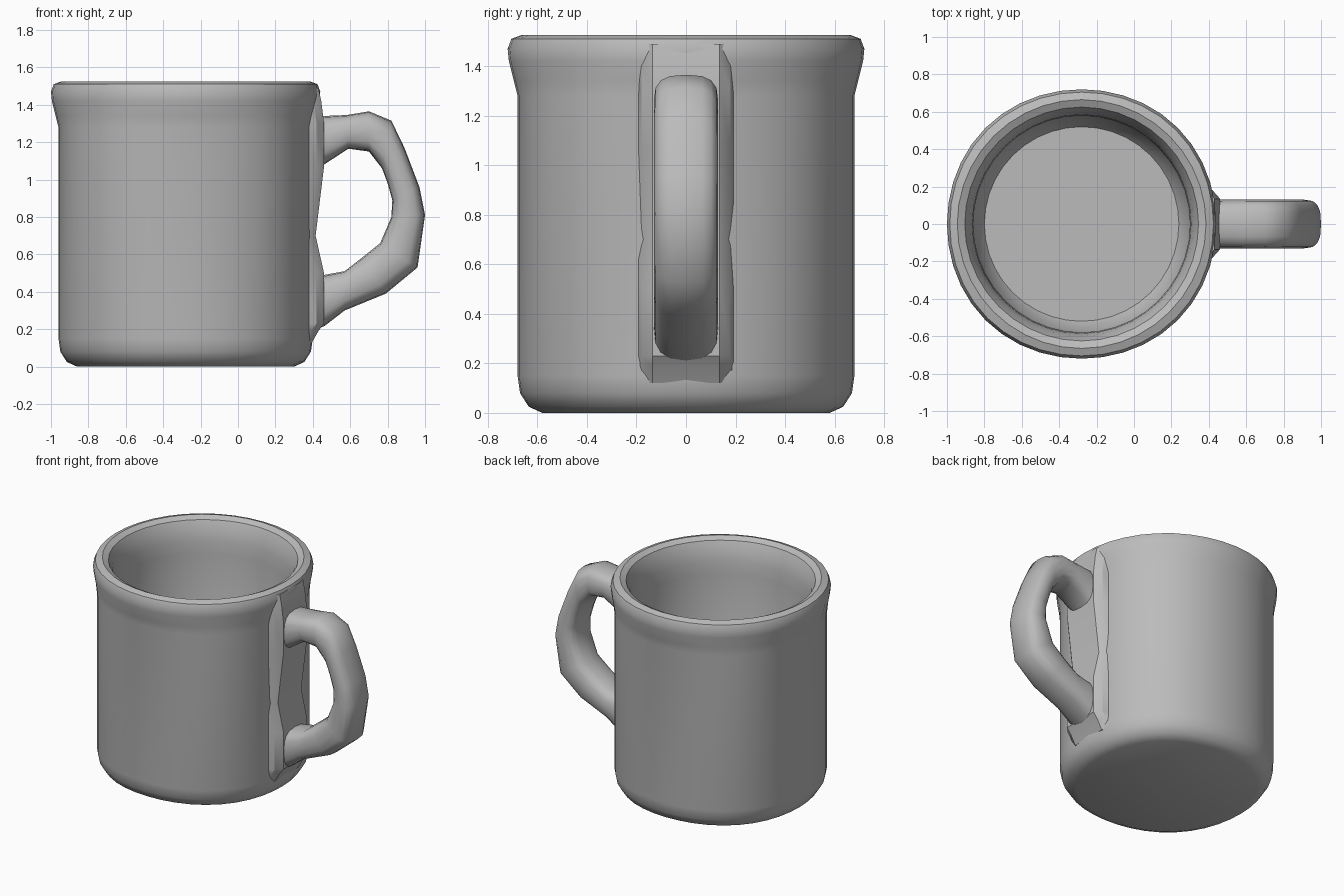
import bpy, bmesh, math
from mathutils import Vector

cube = bpy.data.objects.get("Cube")
if cube:
    bpy.data.objects.remove(cube)

CENTRE_X = -0.28

clay = bpy.data.materials.new("grey_ceramic")
clay.use_nodes = True
GREY = (0.5, 0.5, 0.5, 1)
clay.diffuse_color = GREY
clay.node_tree.nodes["Principled BSDF"].inputs["Base Color"].default_value = GREY


def skin_rings(name, rings, angle):
    """Bridge equal-sized closed rings of points and cap both ends."""
    bm = bmesh.new()
    loops = [[bm.verts.new(p) for p in ring] for ring in rings]
    for a, b in zip(loops, loops[1:]):
        for i in range(len(a)):
            j = (i + 1) % len(a)
            bm.faces.new((a[i], a[j], b[j], b[i]))
    bm.faces.new(loops[0])
    bm.faces.new(loops[-1])
    bmesh.ops.recalc_face_normals(bm, faces=bm.faces)
    mesh = bpy.data.meshes.new(name)
    bm.to_mesh(mesh)
    bm.free()
    mesh.materials.append(clay)
    obj = bpy.data.objects.new(name, mesh)
    bpy.context.collection.objects.link(obj)
    bpy.ops.object.select_all(action="DESELECT")
    obj.select_set(True)
    bpy.context.view_layer.objects.active = obj
    bpy.ops.object.shade_smooth_by_angle(angle=math.radians(angle))


def cup_ring(radius, z, bulge, count=40):
    """Circle that swells slightly between the main axes."""
    ring = []
    for i in range(count):
        t = math.tau * i / count
        r = radius * (1 + bulge * math.sin(2 * t) ** 2)
        ring.append((CENTRE_X + r * math.cos(t), r * math.sin(t), z))
    return ring


# Cup: radius, height and bulge from the underside, over the lip, to the inner floor
cup_profile = [
    (0.58, 0, 0.03), (0.635, 0.025, 0.03), (0.67, 0.08, 0.03), (0.68, 0.15, 0.035),
    (0.68, 1.28, 0.035), (0.695, 1.34, 0.02), (0.715, 1.42, 0.01),
    (0.72, 1.47, 0.01), (0.705, 1.51, 0.01), (0.665, 1.525, 0), (0.625, 1.505, 0),
    (0.6, 1.45, 0), (0.585, 1.37, 0), (0.58, 1.28, 0),
    (0.575, 0.22, 0), (0.52, 0.14, 0),
]
skin_rings("cup", [cup_ring(*p) for p in cup_profile], 35)


def mount_section(z, front):
    """Chamfered pad section that sinks into the cup wall."""
    half = [(0.35, 0.2), (front - 0.04, 0.18), (front, 0.135)]
    return [(x, y, z) for x, y in half] + [(x, -y, z) for x, y in reversed(half)]


# Raised pad on the wall, swelling where the handle joins
mount_levels = [
    (0.12, 0.39), (0.19, 0.43), (0.23, 0.46), (0.5, 0.46), (0.7, 0.415),
    (1.07, 0.46), (1.3, 0.46), (1.42, 0.445), (1.49, 0.43),
]
skin_rings("handle_mount", [mount_section(*m) for m in mount_levels], 30)

# Handle: outer x, outer z, inner x, inner z, half width at each station
stations = [
    (0.40, 1.33, 0.40, 1.04, 0.13),
    (0.46, 1.34, 0.46, 1.08, 0.13),
    (0.58, 1.345, 0.59, 1.165, 0.13),
    (0.70, 1.365, 0.70, 1.15, 0.13),
    (0.82, 1.315, 0.77, 1.06, 0.13),
    (0.89, 1.17, 0.80, 0.98, 0.13),
    (0.97, 0.96, 0.825, 0.89, 0.13),
    (1.00, 0.81, 0.82, 0.80, 0.13),
    (0.96, 0.53, 0.76, 0.66, 0.13),
    (0.79, 0.39, 0.66, 0.58, 0.13),
    (0.57, 0.30, 0.57, 0.51, 0.13),
    (0.46, 0.215, 0.46, 0.49, 0.13),
    (0.40, 0.20, 0.40, 0.49, 0.13),
]


def rounded_section(ox, oz, ix, iz, half, count=16):
    """Rounded rectangle spanning the outer and inner handle edges."""
    outer, inner = Vector((ox, 0, oz)), Vector((ix, 0, iz))
    middle, reach = (outer + inner) / 2, (outer - inner) / 2
    ring = []
    for i in range(count):
        t = math.tau * i / count
        c, s = math.cos(t), math.sin(t)
        u = math.copysign(abs(c) ** 0.7, c)
        v = math.copysign(abs(s) ** 0.7, s)
        ring.append(middle + reach * u + Vector((0, half * v, 0)))
    return ring


skin_rings("handle", [rounded_section(*s) for s in stations], 45)
